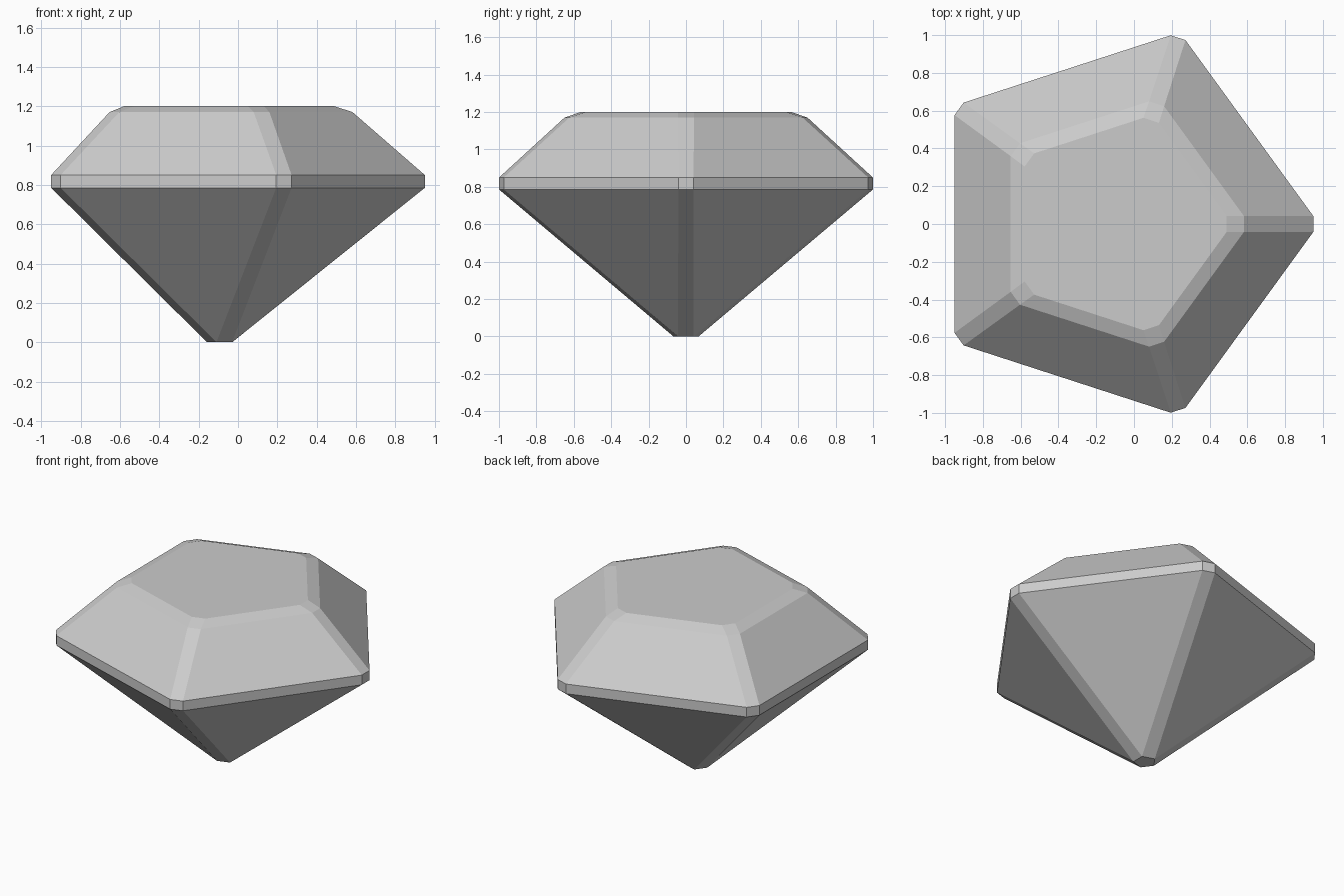
import bpy, bmesh
from math import cos, sin, radians

if "Cube" in bpy.data.objects:
    bpy.data.objects.remove(bpy.data.objects["Cube"])

CX = -0.087  # pentagon axis, so that the outline is centred on x = 0

# gem profile: (height, distance to clipped corner, half width of the clip)
PROFILE = [
    (0.0, 0.057, 0.042),    # culet
    (0.785, 1.037, 0.041),  # girdle bottom
    (0.85, 1.037, 0.041),   # girdle top
    (1.17, 0.669, 0.042),   # crown top
    (1.2, 0.577, 0.043),    # table
]


def ring(bm, z, d, h):
    """Pentagon with clipped corners."""
    verts = []
    for i in range(5):
        a = radians(72 * i)
        for s in (-h, h):
            verts.append(bm.verts.new((CX + d * cos(a) - s * sin(a),
                                       d * sin(a) + s * cos(a), z)))
    return verts


bm = bmesh.new()
rings = [ring(bm, *p) for p in PROFILE]

# pavilion, girdle and crown facets
for lo, hi in zip(rings, rings[1:]):
    for i in range(10):
        j = (i + 1) % 10
        bm.faces.new((lo[i], lo[j], hi[j], hi[i]))

# culet and table
bm.faces.new(rings[0][::-1])
bm.faces.new(rings[-1])
bmesh.ops.recalc_face_normals(bm, faces=bm.faces)

mesh = bpy.data.meshes.new("cut_gem")
bm.to_mesh(mesh)
bm.free()
gem = bpy.data.objects.new("cut_gem", mesh)
bpy.context.collection.objects.link(gem)
